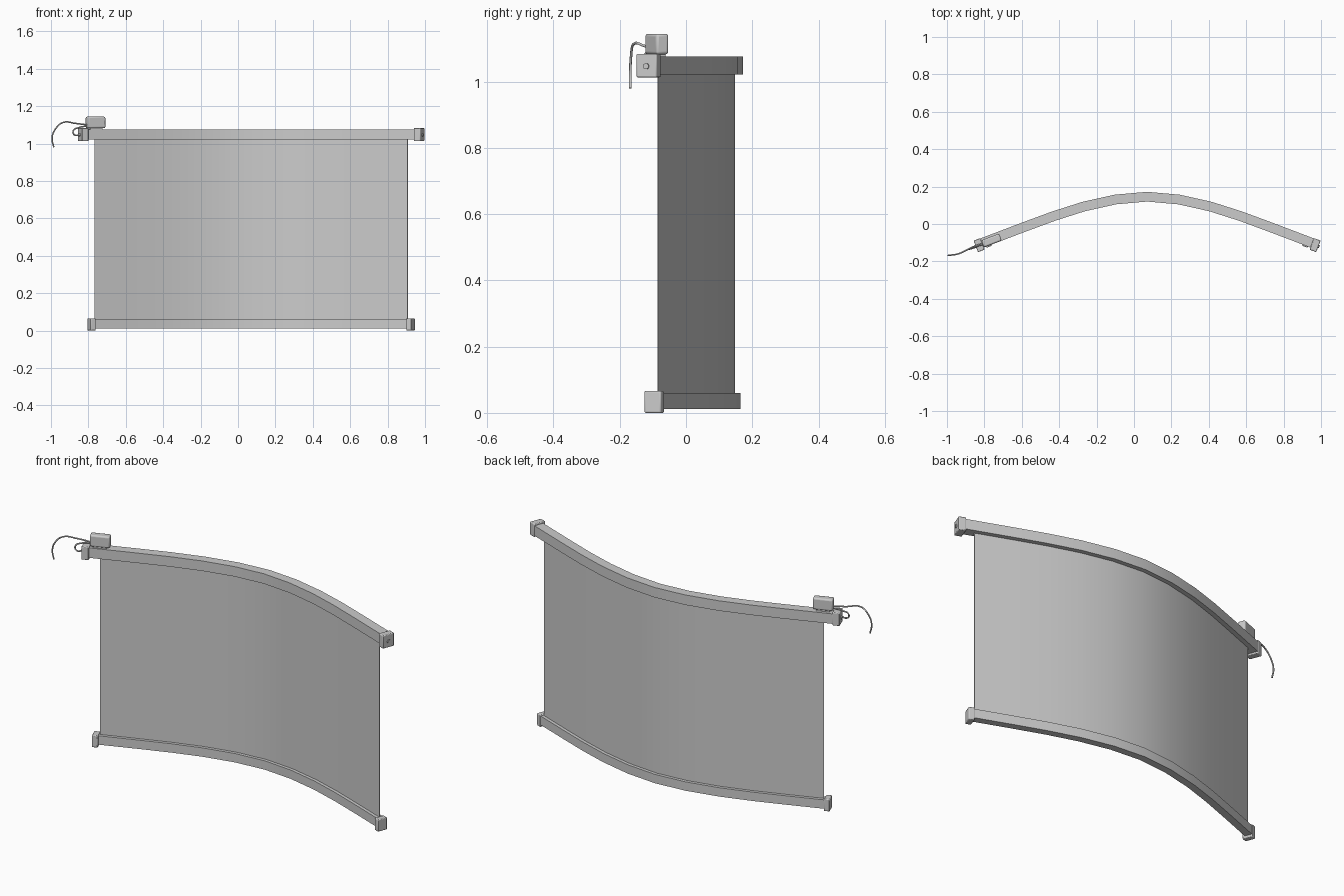
import bpy, bmesh, math
from mathutils import Vector

if "Cube" in bpy.data.objects:
    bpy.data.objects.remove(bpy.data.objects["Cube"])

CX = 0.07                      # middle of the curved screen
TILT = math.radians(20.8)      # heading of the curve at its ends
HALF = [(0, .146), (.17, .131), (.34, .093), (.50, .042), (.66, -.017)]


def path(end):
    """Mirrored plan curve (x, y), running straight to half-length end."""
    d, y = HALF[-1]
    half = HALF + [(end, y - (end - d) * math.tan(TILT))]
    return ([Vector((CX - a, b)) for a, b in reversed(half[1:])]
            + [Vector((CX + a, b)) for a, b in half])


def finish(obj, bevel=0, segments=2):
    if bevel:
        m = obj.modifiers.new("bevel", 'BEVEL')
        m.width, m.segments = bevel, segments
    bpy.ops.object.select_all(action='DESELECT')
    bpy.context.view_layer.objects.active = obj
    obj.select_set(True)
    bpy.ops.object.shade_smooth_by_angle(angle=math.radians(30))
    return obj


def strip(name, end, width, z0, z1):
    """Rectangular section swept along the plan curve."""
    pts = path(end)
    bm = bmesh.new()
    rings = []
    for i, p in enumerate(pts):
        t = (pts[min(i + 1, len(pts) - 1)] - pts[max(i - 1, 0)]).normalized()
        n = Vector((-t.y, t.x)) * width / 2
        rings.append([bm.verts.new((q.x, q.y, z)) for q, z in
                      ((p - n, z0), (p + n, z0), (p + n, z1), (p - n, z1))])
    for a, b in zip(rings, rings[1:]):
        for k in range(4):
            bm.faces.new((a[k], a[(k + 1) % 4], b[(k + 1) % 4], b[k]))
    bm.faces.new(rings[0])
    bm.faces.new(rings[-1])
    bmesh.ops.recalc_face_normals(bm, faces=bm.faces)
    me = bpy.data.meshes.new(name)
    bm.to_mesh(me)
    bm.free()
    obj = bpy.data.objects.new(name, me)
    bpy.context.collection.objects.link(obj)
    return finish(obj)


def box(name, centre, size, angle, bevel, segments=2):
    bpy.ops.mesh.primitive_cube_add(size=1, location=centre, rotation=(0, 0, angle))
    obj = bpy.context.object
    obj.name, obj.scale = name, size
    bpy.ops.object.transform_apply(location=False, rotation=False, scale=True)
    return finish(obj, bevel, segments)


def cable(name, pts, radius):
    cu = bpy.data.curves.new(name, 'CURVE')
    cu.dimensions = '3D'
    cu.bevel_depth, cu.bevel_resolution, cu.resolution_u = radius, 2, 6
    cu.use_fill_caps = True
    sp = cu.splines.new('BEZIER')
    sp.bezier_points.add(len(pts) - 1)
    for bp, p in zip(sp.bezier_points, pts):
        bp.co = p
        bp.handle_left_type = bp.handle_right_type = 'AUTO'
    bpy.context.collection.objects.link(bpy.data.objects.new(name, cu))


# Screen sheet and the two curved rails
strip("screen_sheet", .837, .004, .03, 1.05)
strip("top_rail", .90, .052, 1.021, 1.075)
strip("bottom_rail", .85, .038, .012, .06)

# End caps, with a pin on each upper cap
for side, s in (("left", -1), ("right", 1)):
    ang = -s * TILT
    box(f"top_cap_{side}", (CX + s * .898, -.113, 1.048), (.038, .066, .071), ang, .004)
    box(f"bottom_cap_{side}", (CX + s * .853, -.096, .033), (.030, .054, .066), ang, .004)
    bpy.ops.mesh.primitive_cylinder_add(
        vertices=16, radius=.009, depth=.008,
        location=(CX + s * .917, -.120, 1.046), rotation=(0, math.pi / 2, ang))
    bpy.context.object.name = f"cap_pin_{side}"
    finish(bpy.context.object)

# Motor housing on the left end of the top rail
box("motor_housing", (-.762, -.088, 1.113), (.102, .040, .062), TILT, .008, 3)
box("motor_foot", (-.762, -.088, 1.078), (.07, .03, .012), TILT, 0)

# Power lead and the short loop from motor to rail
cable("power_lead", [(-.805, -.108, 1.100), (-.87, -.128, 1.108), (-.935, -.158, 1.113),
                     (-.978, -.166, 1.075), (-.994, -.168, 1.03), (-.985, -.168, .98)], .004)
cable("link_lead", [(-.805, -.104, 1.094), (-.85, -.118, 1.086), (-.882, -.133, 1.066),
                    (-.872, -.133, 1.045), (-.835, -.12, 1.055)], .004)
